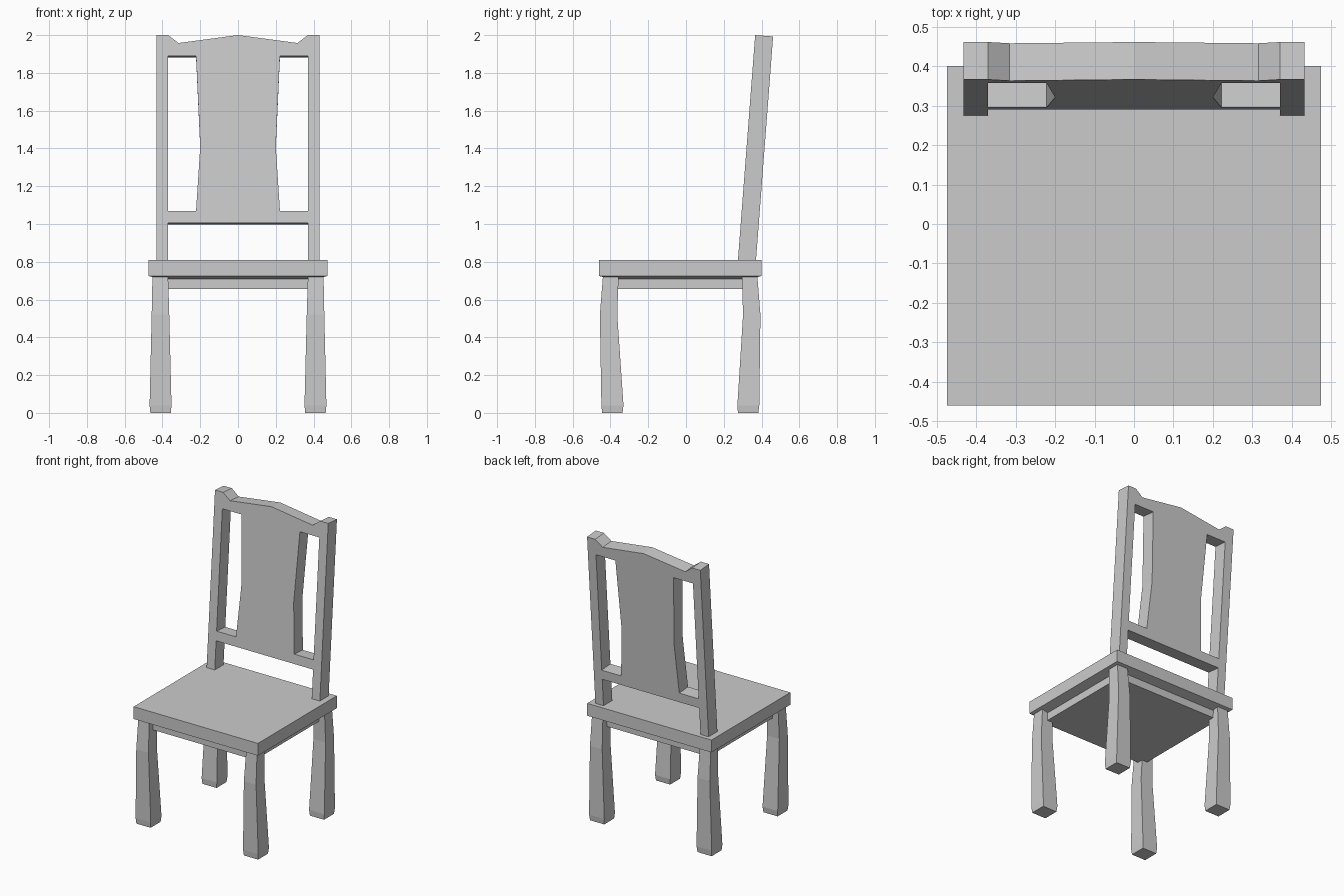
import bpy, bmesh
from mathutils import Vector

if "Cube" in bpy.data.objects:
    bpy.data.objects.remove(bpy.data.objects["Cube"])

grey = bpy.data.materials.new("plain_grey")
grey.diffuse_color = (0.6, 0.6, 0.6, 1)
grey.use_nodes = True
grey.node_tree.nodes["Principled BSDF"].inputs["Base Color"].default_value = grey.diffuse_color


def finish(name, bm):
    bmesh.ops.recalc_face_normals(bm, faces=bm.faces)
    mesh = bpy.data.meshes.new(name)
    bm.to_mesh(mesh)
    bm.free()
    mesh.materials.append(grey)
    obj = bpy.data.objects.new(name, mesh)
    bpy.context.collection.objects.link(obj)
    return obj


def loft(name, sections):
    """Skin stacked rectangles given as (z, x0, x1, y0, y1)."""
    bm = bmesh.new()
    rings = [[bm.verts.new(p) for p in ((x0, y0, z), (x1, y0, z), (x1, y1, z), (x0, y1, z))]
             for z, x0, x1, y0, y1 in sections]
    for low, high in zip(rings, rings[1:]):
        for i in range(4):
            j = (i + 1) % 4
            bm.faces.new((low[i], low[j], high[j], high[i]))
    bm.faces.new(rings[0])
    bm.faces.new(rings[-1])
    return finish(name, bm)


# Seat slab with a shallow sloped underside
loft("seat", [(0.706, -0.40, 0.40, -0.39, 0.33),
              (0.725, -0.474, 0.474, -0.46, 0.40),
              (0.81, -0.474, 0.474, -0.46, 0.40)])

# Apron under the seat
loft("apron", [(0.655, -0.41, 0.41, -0.40, 0.337),
               (0.715, -0.41, 0.41, -0.40, 0.337)])

# Legs: height, inner x, outer x, then front leg y range and back leg y range
leg_rows = [(0.0, 0.356, 0.464, -0.444, -0.336, 0.275, 0.383),
            (0.04, 0.352, 0.468, -0.448, -0.331, 0.272, 0.388),
            (0.52, 0.364, 0.457, -0.456, -0.364, 0.302, 0.394),
            (0.72, 0.370, 0.453, -0.440, -0.357, 0.296, 0.378)]
for side, s in (("left", -1), ("right", 1)):
    for end, k in (("front", 3), ("back", 5)):
        loft(f"{end}_leg_{side}",
             [(r[0], *sorted((s * r[1], s * r[2])), r[k], r[k + 1]) for r in leg_rows])

# Leaning backrest: posts, rails and waisted splat share edges, then get thickness
LEAN = 0.0766


def mirrored(half):
    return half + [(-x, z) for x, z in reversed(half) if x]


post = [(0.37, 0.80), (0.432, 0.80), (0.432, 2.0), (0.37, 2.0),
        (0.37, 1.89), (0.37, 1.07), (0.37, 1.005)]
panels = [
    post,
    [(-x, z) for x, z in post],
    [(-0.37, 1.005), (0.37, 1.005), (0.37, 1.07), (0.222, 1.07), (-0.222, 1.07), (-0.37, 1.07)],
    mirrored([(0.222, 1.07), (0.20, 1.41), (0.222, 1.89)]),
    mirrored([(0.222, 1.89), (0.37, 1.89), (0.37, 2.0), (0.315, 1.958), (0.0, 2.0)]),
]
bm = bmesh.new()
for panel in panels:
    bm.faces.new([bm.verts.new((x, 0.275 + (z - 0.81) * LEAN, z)) for x, z in panel])
bmesh.ops.remove_doubles(bm, verts=bm.verts, dist=0.0005)
bmesh.ops.recalc_face_normals(bm, faces=bm.faces)
front = list(bm.faces)
grown = bmesh.ops.extrude_face_region(bm, geom=front, use_keep_orig=True)
moved = [g for g in grown["geom"] if isinstance(g, bmesh.types.BMVert)]
bmesh.ops.translate(bm, verts=moved, vec=Vector((0, 0.095, -0.095 * LEAN)))
finish("backrest", bm)
